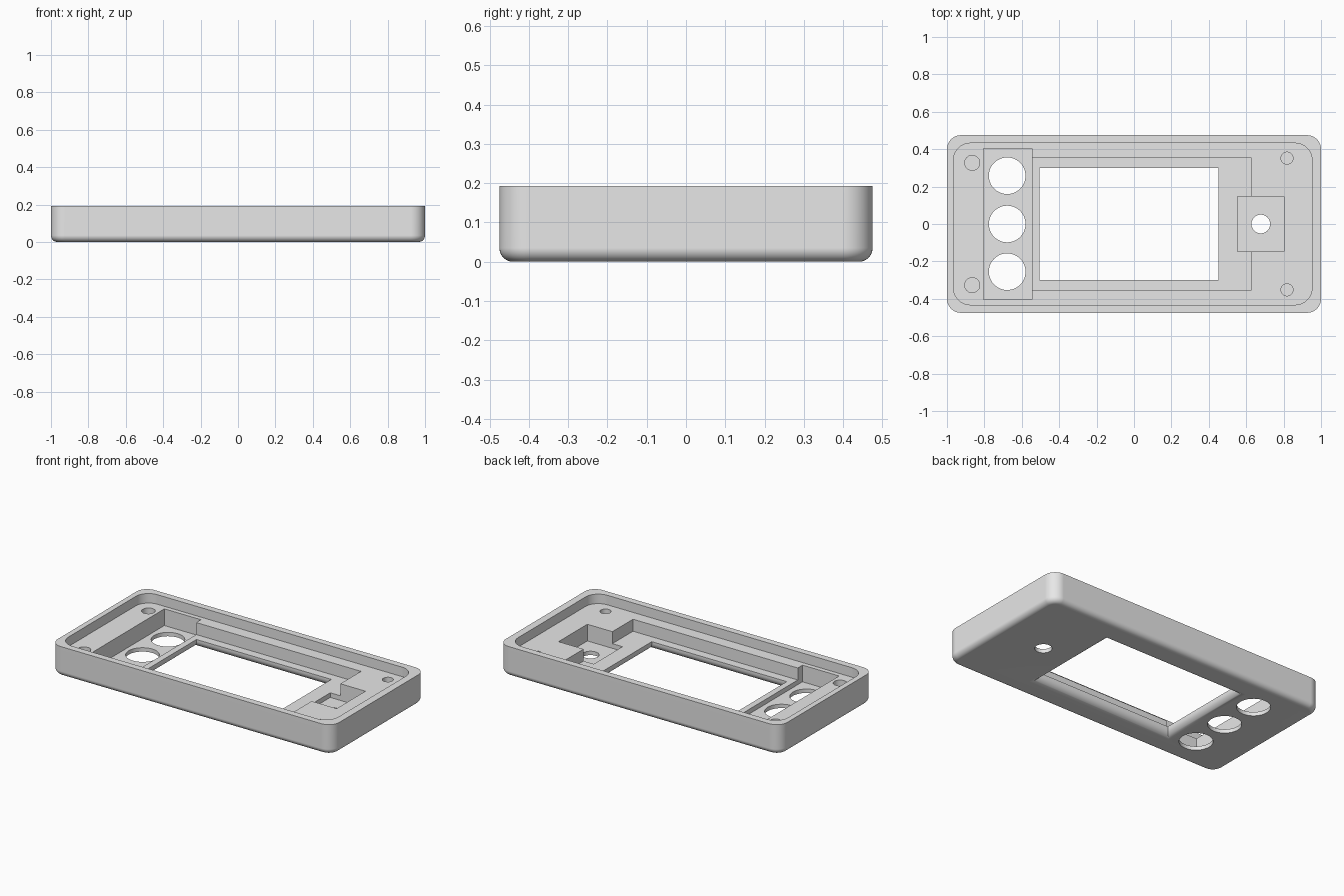
import bpy, bmesh
from math import sin, cos, pi, radians

cube = bpy.data.objects.get("Cube")
if cube:
    bpy.data.objects.remove(cube, do_unlink=True)

HEIGHT = 0.193       # top of the rim
LEDGE = 0.132        # floor inside the rim
SCREEN_FLOOR = 0.055
DEEP_FLOOR = 0.025
ABOVE, BELOW = 0.3, -0.1

grey = bpy.data.materials.new("light_grey_plastic")
grey.use_nodes = True
colour = (0.8, 0.8, 0.8, 1)
grey.diffuse_color = colour
grey.node_tree.nodes["Principled BSDF"].inputs["Base Color"].default_value = colour


def rounded_rect(x0, x1, y0, y1, radius, steps=10):
    """Outline points, anticlockwise; radius zero gives square corners."""
    if radius <= 0:
        return [(x0, y0), (x1, y0), (x1, y1), (x0, y1)]
    corners = [(x1 - radius, y1 - radius), (x0 + radius, y1 - radius),
               (x0 + radius, y0 + radius), (x1 - radius, y0 + radius)]
    return [(cx + radius * cos((q + i / steps) * pi / 2),
             cy + radius * sin((q + i / steps) * pi / 2))
            for q, (cx, cy) in enumerate(corners) for i in range(steps + 1)]


def circle(x, y, radius, sides=48):
    return [(x + radius * cos(2 * pi * i / sides),
             y + radius * sin(2 * pi * i / sides)) for i in range(sides)]


def loft(name, layers):
    """Solid through a stack of (outline, height) layers."""
    bm = bmesh.new()
    rings = [[bm.verts.new((x, y, z)) for x, y in outline] for outline, z in layers]
    bm.faces.new(rings[0][::-1])
    bm.faces.new(rings[-1])
    for low, high in zip(rings, rings[1:]):
        for i in range(len(low)):
            j = (i + 1) % len(low)
            bm.faces.new((low[i], low[j], high[j], high[i]))
    bmesh.ops.recalc_face_normals(bm, faces=bm.faces)
    mesh = bpy.data.meshes.new(name)
    bm.to_mesh(mesh)
    bm.free()
    mesh.materials.append(grey)
    obj = bpy.data.objects.new(name, mesh)
    bpy.context.collection.objects.link(obj)
    return obj


def cut(body, layers):
    cutter = loft("cutter", layers)
    cutter.hide_render = True
    mod = body.modifiers.new("cut", "BOOLEAN")
    mod.operation, mod.solver, mod.object = "DIFFERENCE", "EXACT", cutter
    bpy.ops.object.modifier_apply(modifier=mod.name)
    bpy.data.objects.remove(cutter, do_unlink=True)


def cut_straight(body, outline, low, high=ABOVE):
    cut(body, [(outline, low), (outline, high)])


# Outer shell with rounded lower edge
STEPS, FILLET = 8, 0.035
layers = []
for i in range(STEPS + 1):
    a = i / STEPS * pi / 2
    inset = FILLET * (1 - sin(a))
    layers.append((rounded_rect(-1 + inset, 1 - inset, -0.475 + inset, 0.475 - inset,
                                0.075 - inset), FILLET * (1 - cos(a))))
layers.append((rounded_rect(-1, 1, -0.475, 0.475, 0.075), HEIGHT))
case = loft("case_frame", layers)
bpy.context.view_layer.objects.active = case
case.select_set(True)

# Rim recess, screen pocket, button pocket and connector pocket
cut_straight(case, rounded_rect(-0.965, 0.952, -0.432, 0.432, 0.09), LEDGE)
cut_straight(case, rounded_rect(-0.6, 0.625, -0.355, 0.355, 0), SCREEN_FLOOR)
cut_straight(case, rounded_rect(-0.805, -0.545, -0.403, 0.403, 0), DEEP_FLOOR)
cut_straight(case, rounded_rect(0.553, 0.803, -0.146, 0.146, 0), DEEP_FLOOR)

# Screen window, flaring out to the underside with a rounded edge
FLARE = 0.045
layers = []
for i in range(STEPS + 1):
    a = i / STEPS * pi / 2
    out = FLARE * (1 - sin(a))
    layers.append((rounded_rect(-0.505 - out, 0.453 + out, -0.3 - out, 0.3 + out, 0),
                   FLARE * (1 - cos(a))))
layers.insert(0, (layers[0][0], BELOW))
layers.append((layers[-1][0], ABOVE))
cut(case, layers)

# Button holes and connector hole
for y in (-0.255, 0.0, 0.258):
    cut_straight(case, circle(-0.678, y, 0.098), BELOW)
cut_straight(case, circle(0.678, 0, 0.05), BELOW)

# Blind screw holes
for side in (-1, 1):
    cut_straight(case, circle(-0.865, side * 0.327, 0.04), 0.05)
    cut_straight(case, circle(0.818, side * 0.352, 0.032), 0.05)

# Smooth rounded edges, keep flat faces flat
bpy.ops.object.shade_smooth_by_angle(angle=radians(30))
weighted = case.modifiers.new("even_shading", "WEIGHTED_NORMAL")
weighted.keep_sharp = True
